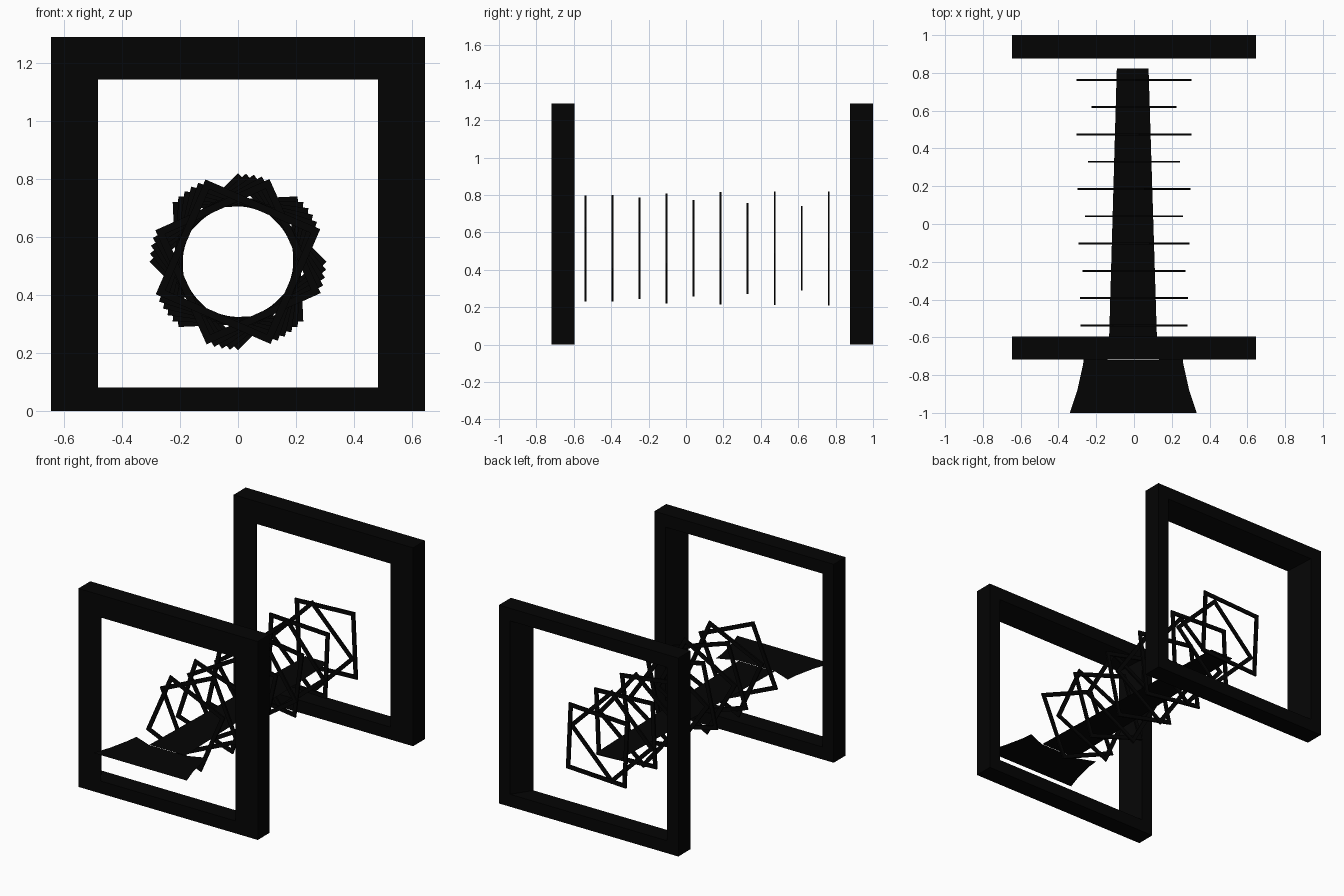
import bpy, bmesh
from math import radians, cos, sin, pi

if "Cube" in bpy.data.objects:
    bpy.data.objects.remove(bpy.data.objects["Cube"])

black = bpy.data.materials.new("black")
black.diffuse_color = (0.0012, 0.0012, 0.0012, 1)
black.use_nodes = True
black.node_tree.nodes["Principled BSDF"].inputs["Base Color"].default_value = black.diffuse_color


def make(name, bm):
    me = bpy.data.meshes.new(name)
    bm.to_mesh(me)
    bm.free()
    ob = bpy.data.objects.new(name, me)
    bpy.context.collection.objects.link(ob)
    me.materials.append(black)
    return ob


def loop_frame(name, outer, front_hole, back_hole, y0, y1):
    """Four-sided frame along y; the hole may change size from front to back."""
    bm = bmesh.new()
    rings = [[bm.verts.new((x, y, z)) for x, z in pts]
             for pts, y in ((outer, y0), (outer, y1), (back_hole, y1), (front_hole, y0))]
    for k in range(4):
        a, b = rings[k], rings[(k + 1) % 4]
        for i in range(4):
            j = (i + 1) % 4
            bm.faces.new((a[i], a[j], b[j], b[i]))
    bmesh.ops.recalc_face_normals(bm, faces=bm.faces)
    return make(name, bm)


def rect(x, z0, z1):
    return [(-x, z0), (x, z0), (x, z1), (-x, z1)]


def sheet(name, pts, z=0.41):
    bm = bmesh.new()
    bm.faces.new([bm.verts.new((x, y, z)) for x, y in pts])
    return make(name, bm)


# Large square portals at each end, openings widening towards the back
for name, y0, y1 in (("front_portal", -0.718, -0.596), ("back_portal", 0.877, 1.0)):
    loop_frame(name, rect(0.645, 0, 1.29), rect(0.483, 0.081, 1.144),
               rect(0.565, 0.081, 1.208), y0, y1)

# Row of thin square hoops, each twisted against the one before
R, r, cx, cz = 0.305, 0.269, 0.0, 0.515
for k in range(-1, 10):
    y = 0.763 - k * 0.1444
    turn = radians(42.4 * k)
    outer, inner = [[(cx + q * cos(turn + i * pi / 2), cz + q * sin(turn + i * pi / 2))
                     for i in range(4)] for q in (R, r)]
    loop_frame(f"hoop_{k + 2}", outer, inner, inner, y - 0.005, y + 0.005)

# Thin tapered walkway and its flared entrance
sheet("walkway", [(-0.135, -0.718), (0.125, -0.718), (0.077, 0.823), (-0.091, 0.823)])
side = [(0.336, -1), (0.296, -0.88), (0.265, -0.74), (0.258, -0.67), (0.131, -0.721)]
sheet("entrance_ramp", [(x - 0.004, y) for x, y in side]
      + [(-x - 0.004, y) for x, y in reversed(side)])
